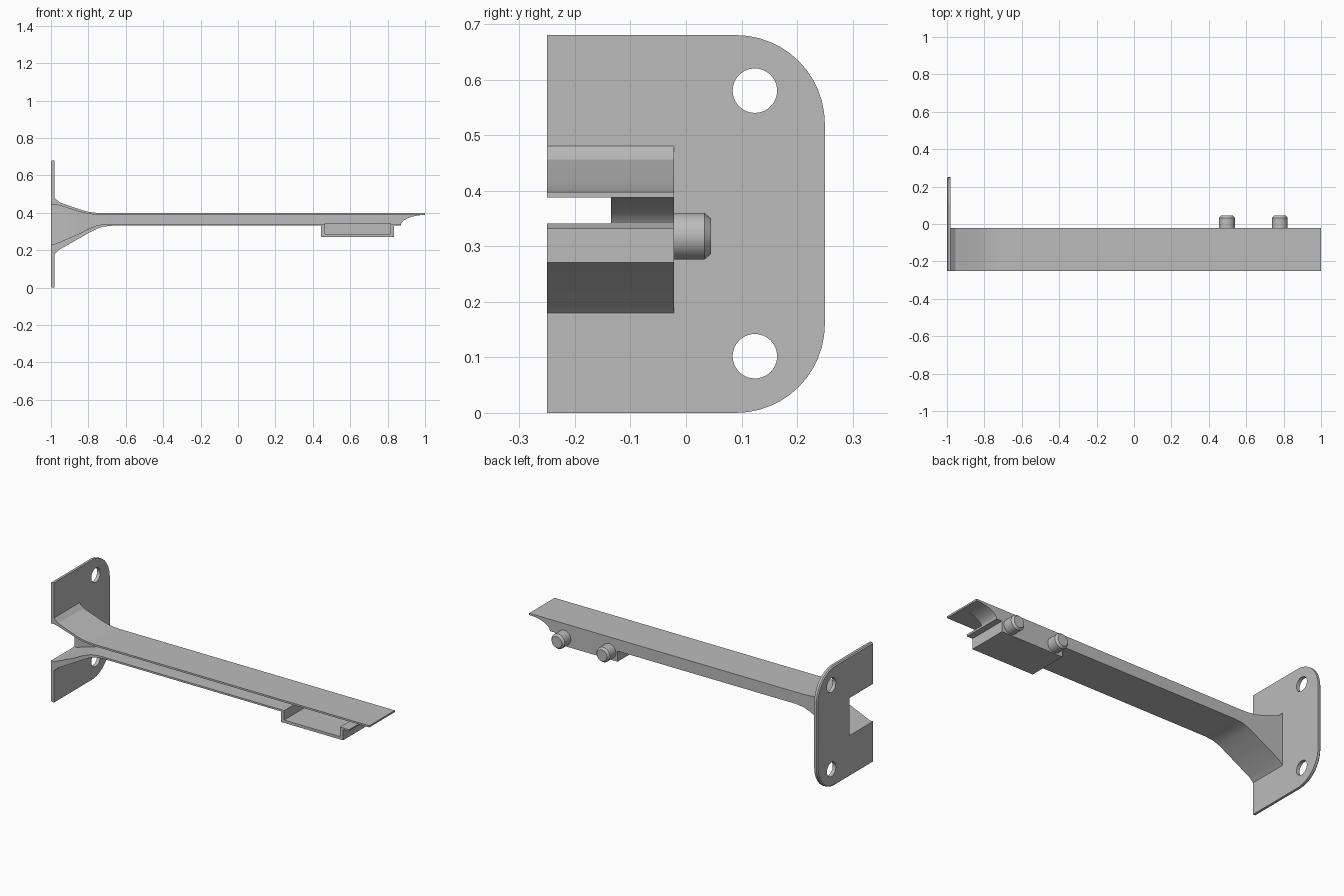
import bpy, bmesh, math
from mathutils import Matrix

old = bpy.data.objects.get("Cube")
if old:
    bpy.data.objects.remove(old)

grey = bpy.data.materials.new("plain grey")
grey.use_nodes = True
grey.diffuse_color = (0.5, 0.5, 0.5, 1)
grey.node_tree.nodes["Principled BSDF"].inputs["Base Color"].default_value = (0.5, 0.5, 0.5, 1)


def finish(name, bm):
    bmesh.ops.recalc_face_normals(bm, faces=bm.faces)
    mesh = bpy.data.meshes.new(name)
    bm.to_mesh(mesh)
    bm.free()
    obj = bpy.data.objects.new(name, mesh)
    mesh.materials.append(grey)
    bpy.context.collection.objects.link(obj)
    return obj


def loft(name, stations):
    """Rectangular sections along x: (x, z low, z high, y front, y back)."""
    bm = bmesh.new()
    rings = [[bm.verts.new((x, y, z)) for y, z in ((f, lo), (b, lo), (b, hi), (f, hi))]
             for x, lo, hi, f, b in stations]
    for r, s in zip(rings, rings[1:]):
        for i in range(4):
            j = (i + 1) % 4
            bm.faces.new((r[i], r[j], s[j], s[i]))
    bm.faces.new(rings[0])
    bm.faces.new(rings[-1])
    return finish(name, bm)


def box(name, x0, x1, y0, y1, z0, z1):
    return loft(name, [(x0, z0, z1, y0, y1), (x1, z0, z1, y0, y1)])


def turned(name, axis, sections, centre, sides=40):
    """Round part from (distance, radius) sections along the x or y axis."""
    bm = bmesh.new()
    rings = []
    for d, r in sections:
        ring = []
        for i in range(sides):
            a = 2 * math.pi * i / sides
            p, q = r * math.cos(a), r * math.sin(a)
            off = (d, p, q) if axis == "x" else (p, d, q)
            ring.append(bm.verts.new([c + o for c, o in zip(centre, off)]))
        rings.append(ring)
    for r, s in zip(rings, rings[1:]):
        for i in range(sides):
            j = (i + 1) % sides
            bm.faces.new((r[i], r[j], s[j], s[i]))
    bm.faces.new(rings[0])
    bm.faces.new(rings[-1])
    return finish(name, bm)


def cut(obj, *cutters):
    for c in cutters:
        c.hide_render = True
        mod = obj.modifiers.new("cut", "BOOLEAN")
        mod.operation = "DIFFERENCE"
        mod.solver = "EXACT"
        mod.object = c
    deps = bpy.context.evaluated_depsgraph_get()
    mesh = bpy.data.meshes.new_from_object(obj.evaluated_get(deps))
    obj.modifiers.clear()
    obj.data = mesh


FRONT, BACK = -0.25, -0.022

# Mounting plate with two rounded rear corners
R, H = 0.16, 0.68
outline = [(FRONT, 0)]
for cz, start in ((R, -90), (H - R, 0)):
    for i in range(13):
        a = math.radians(start + 90 * i / 12)
        outline.append((0.25 - R + R * math.cos(a), cz + R * math.sin(a)))
outline.append((FRONT, H))
bm = bmesh.new()
face = bm.faces.new([bm.verts.new((-1, y, z)) for y, z in outline])
rim = [e for e in face.edges if max(v.co.y for v in e.verts) > FRONT + 0.01]
new = bmesh.ops.extrude_face_region(bm, geom=[face], use_keep_orig=True)["geom"]
bmesh.ops.translate(bm, vec=(0.02, 0, 0), verts=[g for g in new if isinstance(g, bmesh.types.BMVert)])
bmesh.ops.recalc_face_normals(bm, faces=bm.faces)
bmesh.ops.bevel(bm, geom=rim, offset=0.006, segments=1, affect="EDGES")
plate = finish("mounting_plate", bm)

# Arm: flared root, straight beam, concave underside at the tip
body = [(-0.99, 0.18, 0.48), (-0.98, 0.18, 0.48), (-0.955, 0.203, 0.456),
        (-0.84, 0.268, 0.416), (-0.80, 0.291, 0.405), (-0.76, 0.312, 0.4),
        (-0.72, 0.326, 0.398), (-0.67, 0.331, 0.398), (0.87, 0.331, 0.398)]
for i in range(1, 9):
    a = math.pi / 2 * i / 8
    body.append((1 - 0.13 * math.cos(a), 0.331 + 0.057 * math.sin(a), 0.398))
arm = loft("arm", [s + (FRONT, BACK) for s in body])

# Open front channel, deeper inside the flare
channel = loft("channel_cutter", [(x, lo, hi, -0.3, b) for x, lo, hi, b in (
    (-1.05, 0.232, 0.445, -0.04), (-0.98, 0.232, 0.445, -0.04),
    (-0.95, 0.245, 0.438, -0.045), (-0.85, 0.288, 0.406, -0.085),
    (-0.80, 0.314, 0.394, -0.115), (-0.75, 0.334, 0.389, -0.13),
    (-0.70, 0.341, 0.388, -0.135), (1.1, 0.341, 0.388, -0.135))])
pocket = box("pocket_cutter", 0.465, 0.815, -0.3, -0.04, 0.287, 0.342)
holes = [turned("hole_cutter", "x", ((-0.1, 0.04), (0.1, 0.04)), (-0.99, 0.124, z))
         for z in (0.102, 0.58)]

# Open tray under the arm
tray = box("tray", 0.445, 0.835, FRONT, BACK, 0.271, 0.332)

cut(plate, channel, *holes)
cut(arm, channel, pocket)
cut(tray, pocket)
for c in [channel, pocket] + holes:
    bpy.data.objects.remove(c)

# Chamfered locating pegs on the back
pegs = [turned(n, "y", ((-0.035, 0.042), (0.033, 0.042), (0.045, 0.032)), (x, 0, 0.318))
        for n, x in (("inner_peg", 0.497), ("outer_peg", 0.78))]

bpy.ops.object.select_all(action="DESELECT")
for o in [plate, arm, tray] + pegs:
    o.select_set(True)
bpy.context.view_layer.objects.active = arm
bpy.ops.object.shade_smooth_by_angle(angle=math.radians(20))
